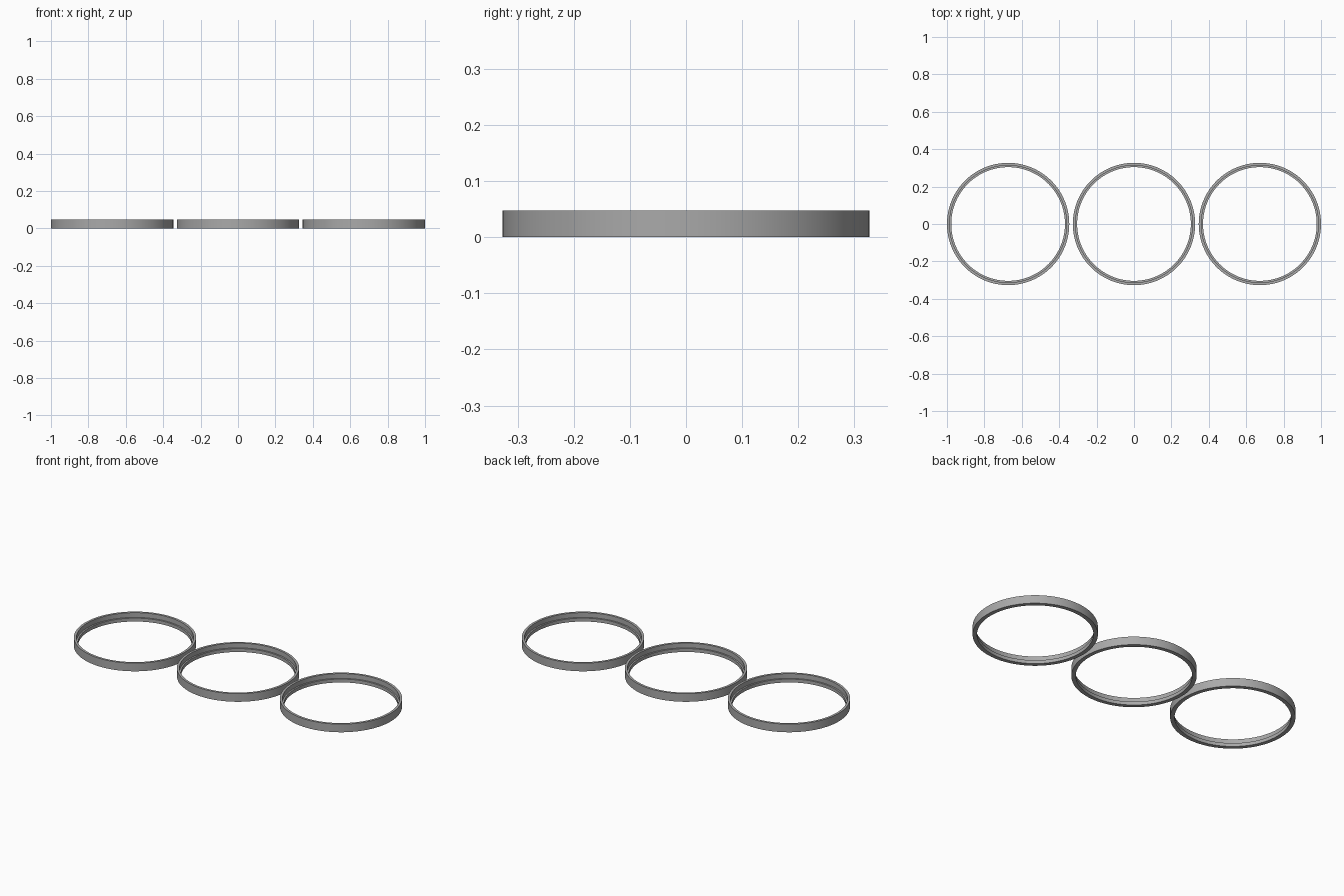
import bpy, bmesh, math

if "Cube" in bpy.data.objects:
    bpy.data.objects.remove(bpy.data.objects["Cube"], do_unlink=True)

OUTER, RIM, LIP = 0.327, 0.313, 0.304   # radii
HEIGHT, LEDGE = 0.048, 0.02
SEGMENTS = 96

grey = bpy.data.materials.new("plain grey")
grey.use_nodes = True
colour = (0.4, 0.4, 0.4, 1)
grey.diffuse_color = colour
grey.node_tree.nodes["Principled BSDF"].inputs["Base Color"].default_value = colour


def make_ring(name, x):
    """Lathe a stepped wall section into a closed ring."""
    section = [(OUTER, 0), (OUTER, HEIGHT), (RIM, HEIGHT),
               (RIM, LEDGE), (LIP, LEDGE), (LIP, 0)]
    bm = bmesh.new()
    verts = [bm.verts.new((r, 0, z)) for r, z in section]
    edges = [bm.edges.new((verts[i - 1], verts[i])) for i in range(len(verts))]
    bmesh.ops.spin(bm, geom=verts + edges, cent=(0, 0, 0), axis=(0, 0, 1),
                   angle=math.tau, steps=SEGMENTS, use_merge=True)
    bmesh.ops.remove_doubles(bm, verts=bm.verts, dist=0.0001)
    bmesh.ops.recalc_face_normals(bm, faces=bm.faces)
    mesh = bpy.data.meshes.new(name)
    bm.to_mesh(mesh)
    bm.free()
    mesh.materials.append(grey)
    ring = bpy.data.objects.new(name, mesh)
    ring.location.x = x
    bpy.context.collection.objects.link(ring)
    bpy.ops.object.select_all(action="DESELECT")
    ring.select_set(True)
    bpy.context.view_layer.objects.active = ring
    bpy.ops.object.shade_smooth_by_angle(angle=math.radians(30))


# Three equal rings in a row
for name, side in (("right_ring", -1), ("middle_ring", 0), ("left_ring", 1)):
    make_ring(name, side * (1 - OUTER))
